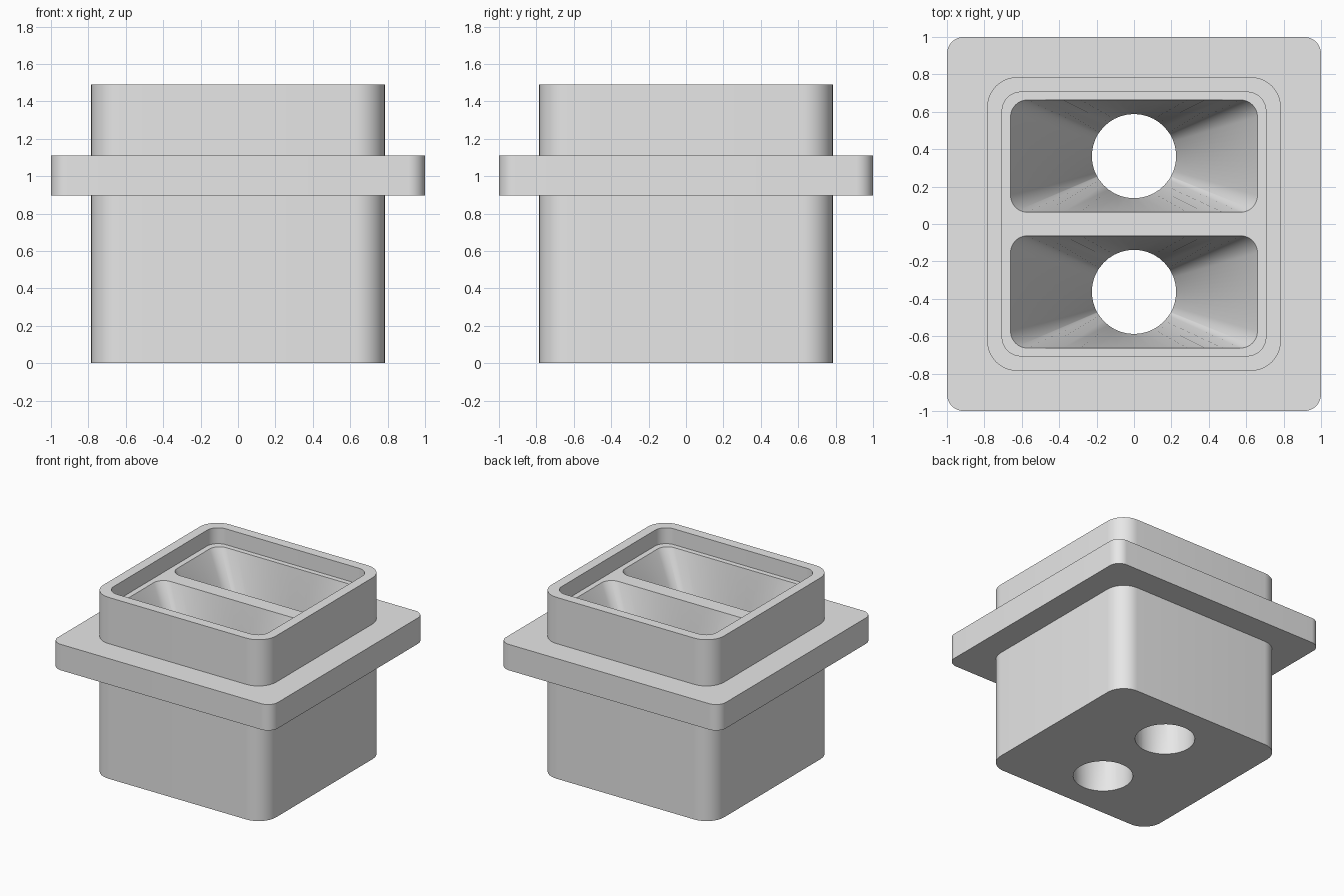
import bpy, bmesh, math

cube = bpy.data.objects.get("Cube")
if cube:
    bpy.data.objects.remove(cube, do_unlink=True)

grey = bpy.data.materials.new("light_grey")
grey.use_nodes = True
grey.diffuse_color = (0.8, 0.8, 0.8, 1)
grey.node_tree.nodes["Principled BSDF"].inputs["Base Color"].default_value = (0.8, 0.8, 0.8, 1)

ARC = 12       # segments per rounded corner
BODY, BODY_R = 0.785, 0.16
FLOOR, TOP = 1.36, 1.49
POCKET_Y = 0.363


def rounded_rect(hx, hy, r, side=1):
    """Counter-clockwise outline, with straight sides split into equal steps."""
    corners = []
    for i, (sx, sy) in enumerate(((1, 1), (-1, 1), (-1, -1), (1, -1))):
        angles = [(i + k / ARC) * math.pi / 2 for k in range(ARC + 1)]
        corners.append([(sx * (hx - r) + r * math.cos(a),
                         sy * (hy - r) + r * math.sin(a)) for a in angles])
    pts = []
    for i, arc in enumerate(corners):
        pts += arc
        (ax, ay), (bx, by) = arc[-1], corners[(i + 1) % 4][0]
        pts += [(ax + (bx - ax) * k / side, ay + (by - ay) * k / side)
                for k in range(1, side)]
    return pts


def matching_circle(outline, radius):
    """Circle whose points follow the outline by distance along it."""
    steps = [math.dist(p, outline[(i + 1) % len(outline)]) for i, p in enumerate(outline)]
    turn = 2 * math.pi / sum(steps)
    angle = outline[0][1] * turn
    pts = []
    for step in steps:
        pts.append((radius * math.cos(angle), radius * math.sin(angle)))
        angle += step * turn
    return pts


def loft(name, rings, y=0, closed=False):
    """Skin a stack of (outline, height) rings; closed joins last to first."""
    bm = bmesh.new()
    loops = [[bm.verts.new((px, py + y, z)) for px, py in pts] for pts, z in rings]
    pairs = list(zip(loops, loops[1:]))
    if closed:
        pairs.append((loops[-1], loops[0]))
    else:
        bm.faces.new(loops[0])
        bm.faces.new(loops[-1])
    for a, b in pairs:
        for i in range(len(a)):
            j = (i + 1) % len(a)
            bm.faces.new((a[i], a[j], b[j], b[i]))
    bmesh.ops.recalc_face_normals(bm, faces=bm.faces)
    mesh = bpy.data.meshes.new(name)
    bm.to_mesh(mesh)
    bm.free()
    mesh.materials.append(grey)
    obj = bpy.data.objects.new(name, mesh)
    bpy.context.collection.objects.link(obj)
    return obj


def activate(obj):
    bpy.ops.object.select_all(action='DESELECT')
    obj.select_set(True)
    bpy.context.view_layer.objects.active = obj


def cut(target, cutter):
    activate(target)
    mod = target.modifiers.new("cut", 'BOOLEAN')
    mod.operation, mod.solver, mod.object = 'DIFFERENCE', 'EXACT', cutter
    bpy.ops.object.modifier_apply(modifier=mod.name)
    bpy.data.objects.remove(cutter, do_unlink=True)


# Square block with rounded upright edges
outer = rounded_rect(BODY, BODY, BODY_R)
body = loft("body", [(outer, 0), (outer, TOP)])

# Shallow recess that leaves the top rim
recess = rounded_rect(0.705, 0.705, 0.1)
cut(body, loft("recess_cutter", [(recess, FLOOR), (recess, TOP + 0.1)]))

# Two funnels narrowing from rounded rectangles to round through holes
mouth = rounded_rect(0.66, 0.3, 0.09, side=12)
hole = matching_circle(mouth, 0.225)
for sign in (-1, 1):
    cut(body, loft("funnel_cutter",
                   [(hole, -0.1), (hole, 0.45), (mouth, FLOOR), (mouth, FLOOR + 0.05)],
                   y=sign * POCKET_Y))

# Collar around the body, its inner edge sunk into the wall
plate = rounded_rect(1, 1, 0.09)
inner = rounded_rect(0.75, 0.75, 0.125)
flange = loft("flange", [(inner, 0.897), (plate, 0.897), (plate, 1.11), (inner, 1.11)],
              closed=True)

for obj in (body, flange):
    activate(obj)
    bpy.ops.object.shade_smooth_by_angle(angle=math.radians(30))
